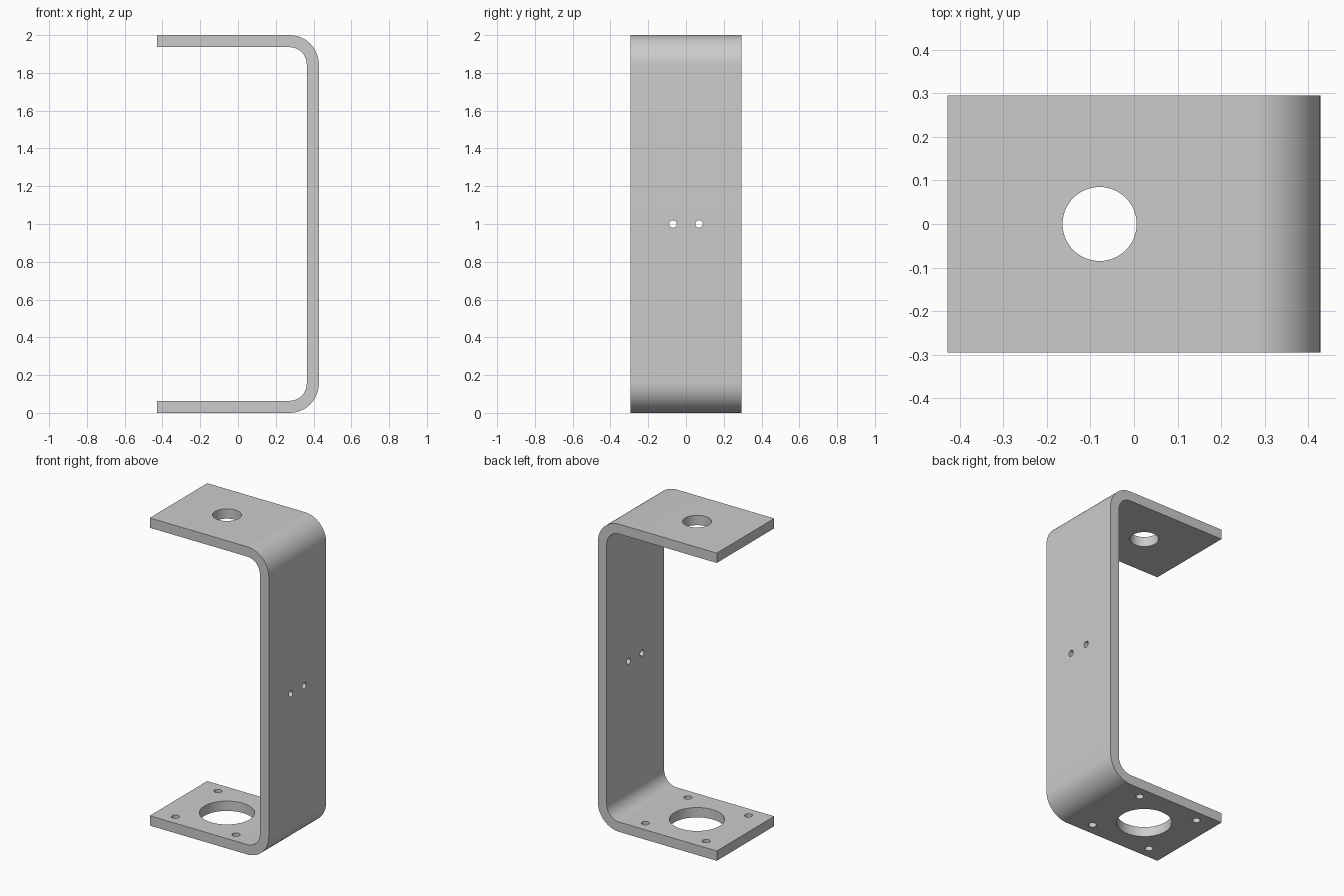
import bpy, bmesh, math

if "Cube" in bpy.data.objects:
    bpy.data.objects.remove(bpy.data.objects["Cube"])

W, H, D, T = 0.428, 2.0, 0.295, 0.064   # half width, height, half depth, sheet thickness
R_OUT, R_IN, SEG = 0.155, 0.091, 16     # bend radii
HOLE_X = -0.079                         # axis of both flange holes

metal = bpy.data.materials.new("light_grey_metal")
metal.diffuse_color = (0.6, 0.6, 0.6, 1)
metal.use_nodes = True
metal.node_tree.nodes["Principled BSDF"].inputs["Base Color"].default_value = metal.diffuse_color


def arc(cx, cz, r, start, end):
    return [(cx + r * math.cos(a), cz + r * math.sin(a)) for a in
            (math.radians(start + (end - start) * i / SEG) for i in range(SEG + 1))]


# Bent sheet: C-shaped profile extruded along y
cx, lo, hi = W - R_OUT, R_OUT, H - R_OUT
profile = ([(-W, 0)] + arc(cx, lo, R_OUT, -90, 0) + arc(cx, hi, R_OUT, 0, 90) + [(-W, H), (-W, H - T)]
           + arc(cx, hi, R_IN, 90, 0) + arc(cx, lo, R_IN, 0, -90) + [(-W, T)])
bm = bmesh.new()
face = bm.faces.new([bm.verts.new((x, -D, z)) for x, z in profile])
ext = bmesh.ops.extrude_face_region(bm, geom=[face])
bmesh.ops.translate(bm, vec=(0, 2 * D, 0),
                    verts=[v for v in ext["geom"] if isinstance(v, bmesh.types.BMVert)])
bmesh.ops.recalc_face_normals(bm, faces=bm.faces)
mesh = bpy.data.meshes.new("bracket")
bm.to_mesh(mesh)
bm.free()
bracket = bpy.data.objects.new("bracket", mesh)
bpy.context.collection.objects.link(bracket)
mesh.materials.append(metal)


# Drill holes with cylinder cutters
def drill(name, loc, r, rot=(0, 0, 0), sides=32):
    bpy.ops.mesh.primitive_cylinder_add(vertices=sides, radius=r, depth=0.2, location=loc, rotation=rot)
    cutter = bpy.context.object
    cutter.name = name
    cutter.data.materials.append(metal)
    mod = bracket.modifiers.new(name, "BOOLEAN")
    mod.operation, mod.solver, mod.object = "DIFFERENCE", "EXACT", cutter
    return cutter


cutters = [drill("top_hole_cutter", (HOLE_X, 0, H - T / 2), 0.085, sides=64),
           drill("bottom_hole_cutter", (HOLE_X, 0, T / 2), 0.163, sides=64)]
for sx in (-1, 1):
    for sy in (-1, 1):
        cutters.append(drill("mount_hole_cutter", (HOLE_X + sx * 0.218, sy * 0.218, T / 2), 0.024))
for sy in (-1, 1):
    cutters.append(drill("web_hole_cutter", (W - T / 2, sy * 0.069, H / 2), 0.02, (0, math.pi / 2, 0)))

# Apply the cuts, remove cutters, smooth the bends
bpy.ops.object.select_all(action="DESELECT")
bpy.context.view_layer.objects.active = bracket
bracket.select_set(True)
for mod in list(bracket.modifiers):
    bpy.ops.object.modifier_apply(modifier=mod.name)
for c in cutters:
    bpy.data.objects.remove(c)
bpy.ops.object.shade_smooth_by_angle(angle=math.radians(30))
